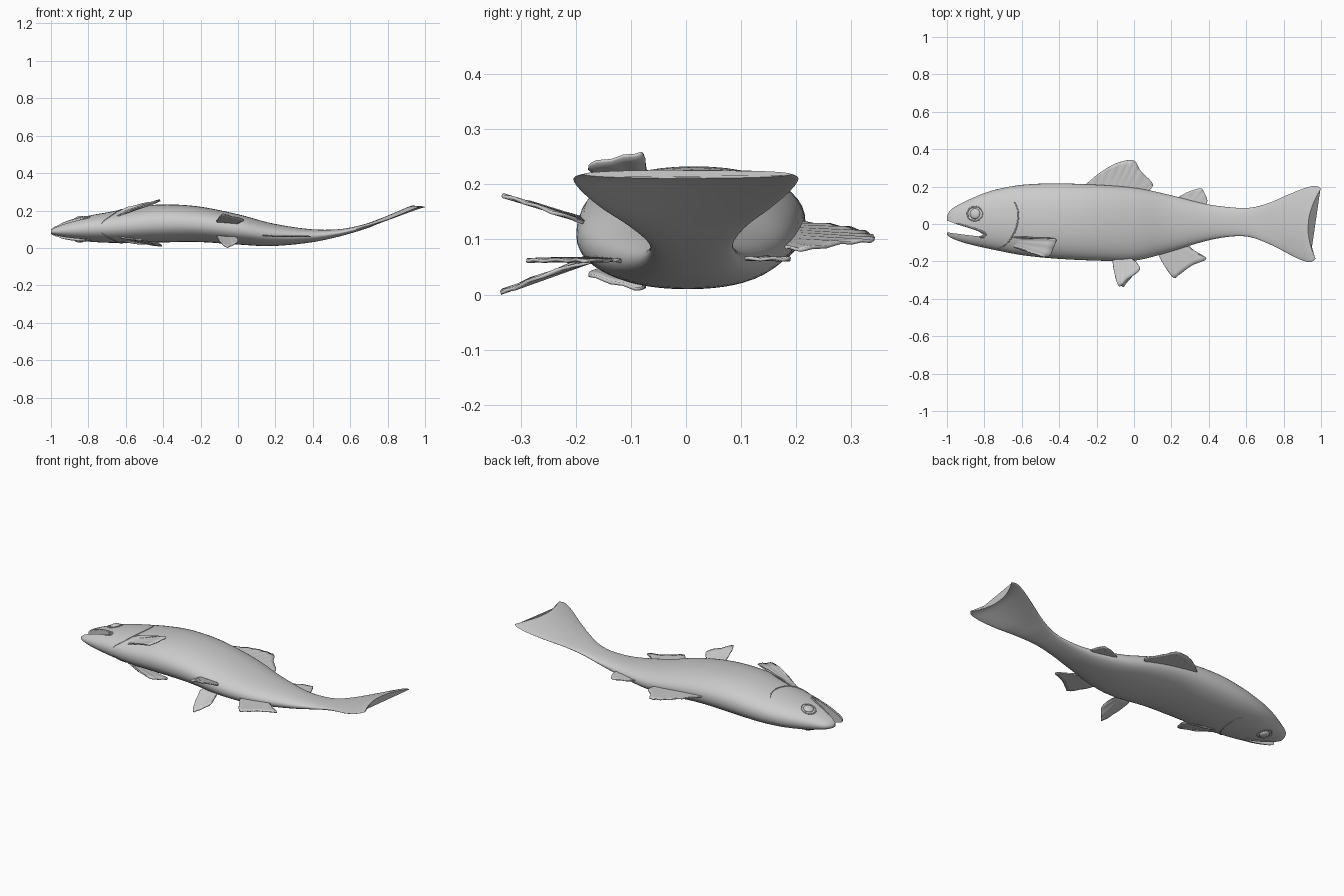
import bpy, bmesh, math
from mathutils import Vector

if "Cube" in bpy.data.objects:
    bpy.data.objects.remove(bpy.data.objects["Cube"])

grey = bpy.data.materials.new("plain_grey")
grey.use_nodes = True
grey.diffuse_color = (0.6, 0.6, 0.6, 1)
bsdf = grey.node_tree.nodes["Principled BSDF"]
bsdf.inputs["Base Color"].default_value = (0.6, 0.6, 0.6, 1)
bsdf.inputs["Roughness"].default_value = 0.6


def spline(pts, t):
    """Smooth curve through points of any dimension, t from 0 to 1."""
    n = len(pts) - 1
    i = min(int(t * n), n - 1)
    u = t * n - i
    p0, p1, p2, p3 = (pts[max(0, min(n, i + k))] for k in (-1, 0, 1, 2))
    return [0.5 * (2 * b + (c - a) * u + (2 * a - 5 * b + 4 * c - d) * u * u
                   + (3 * b - a - 3 * c + d) * u ** 3)
            for a, b, c, d in zip(p0, p1, p2, p3)]


def make_object(name, bm, angle=40):
    bmesh.ops.recalc_face_normals(bm, faces=bm.faces)
    me = bpy.data.meshes.new(name)
    bm.to_mesh(me)
    bm.free()
    ob = bpy.data.objects.new(name, me)
    bpy.context.collection.objects.link(ob)
    me.materials.append(grey)
    smooth(ob, angle)
    return ob


def smooth(ob, angle=40):
    bpy.ops.object.select_all(action='DESELECT')
    ob.select_set(True)
    bpy.context.view_layer.objects.active = ob
    bpy.ops.object.shade_smooth_by_angle(angle=math.radians(angle))


def grid_faces(bm, rows, closed):
    for a, b in zip(rows, rows[1:]):
        n = len(a)
        for j in range(n if closed else n - 1):
            k = (j + 1) % n
            bm.faces.new((a[j], a[k], b[k], b[j]))


# Body stations: x, back y, belly y, upper z, lower z
STATIONS = [
    (-1.00, 0.042, -0.056, 0.098, 0.074), (-0.975, 0.080, -0.076, 0.116, 0.062),
    (-0.90, 0.122, -0.103, 0.145, 0.046), (-0.80, 0.165, -0.127, 0.172, 0.034),
    (-0.70, 0.193, -0.148, 0.190, 0.028), (-0.58, 0.211, -0.169, 0.212, 0.026),
    (-0.42, 0.217, -0.185, 0.232, 0.029), (-0.22, 0.211, -0.195, 0.223, 0.032),
    (0.00, 0.194, -0.196, 0.180, 0.018), (0.18, 0.158, -0.152, 0.132, 0.010),
    (0.38, 0.108, -0.092, 0.101, 0.028), (0.52, 0.089, -0.067, 0.099, 0.056),
    (0.62, 0.087, -0.070, 0.113, 0.083), (0.72, 0.112, -0.106, 0.140, 0.115),
    (0.82, 0.155, -0.155, 0.170, 0.148), (0.91, 0.191, -0.192, 0.199, 0.181),
    (0.97, 0.204, -0.204, 0.219, 0.203), (1.00, 0.190, -0.185, 0.226, 0.211)]
SAMPLES = [spline(STATIONS, i / 90) for i in range(91)]


def station_at(x):
    for a, b in zip(SAMPLES, SAMPLES[1:]):
        if a[0] <= x <= b[0]:
            u = (x - a[0]) / (b[0] - a[0])
            return [p + (q - p) * u for p, q in zip(a, b)]
    return SAMPLES[-1]


def mid_z(x):
    s = station_at(x)
    return (s[3] + s[4]) / 2


def skin(x, y, side):
    """Point on the flank at x, y; side is +1 for upper, -1 for lower."""
    s = station_at(x)
    v = min(1, abs(y - (s[1] + s[2]) / 2) / ((s[1] - s[2]) / 2))
    h = (1 - v ** 2.2) ** (1 / 2.2) * (s[3] - s[4]) / 2
    return Vector((x, y, mid_z(x) + side * h))


# Body and tail in one loft, with the tail edge drawn in to a fork
def sgn_pow(v, p):
    return math.copysign(abs(v) ** p, v)


bm = bmesh.new()
rows = []
for x, yt, yb, zt, zb in SAMPLES:
    row = []
    fork = 0.068 * max(0, (x - 0.7) / 0.3)
    for j in range(48):
        a = 2 * math.pi * j / 48
        c, s = sgn_pow(math.cos(a), 1 / 1.1), sgn_pow(math.sin(a), 1 / 1.1)
        y = (yt + yb) / 2 + c * (yt - yb) / 2
        dx = fork * (1 - min(1, abs(c)) ** 1.7)
        dx += 0.03 * max(0, (x - 0.8) / 0.2) * max(0, -c)
        row.append(bm.verts.new((x - dx, y, (zt + zb) / 2 + s * (zt - zb) / 2)))
    rows.append(row)
grid_faces(bm, rows, True)
bm.faces.new(rows[0])
bm.faces.new(rows[-1])
body = make_object("body", bm)

# Open mouth, cut through from flank to flank
outline = [(-1.1, 0.022), (-0.99, 0.015), (-0.94, -0.004), (-0.88, -0.022),
           (-0.83, -0.040), (-0.805, -0.058), (-0.83, -0.066),
           (-0.9, -0.058), (-0.99, -0.046), (-1.1, -0.044)]
bm = bmesh.new()
grid_faces(bm, [[bm.verts.new((x, y, z)) for x, y in outline] for z in (-0.2, 0.4)], True)
bm.verts.ensure_lookup_table()
n = len(outline)
bm.faces.new(bm.verts[:n])
bm.faces.new(bm.verts[n:])
cutter = make_object("mouth_cutter", bm)
cutter.hide_render = True
cut = body.modifiers.new("mouth", 'BOOLEAN')
cut.operation = 'DIFFERENCE'
cut.solver = 'EXACT'
cut.object = cutter
bpy.context.view_layer.objects.active = body
bpy.ops.object.modifier_apply(modifier=cut.name)
bpy.data.objects.remove(cutter)
smooth(body)


# Fins: a rippled fan between a root line and an outer edge
def fin(name, root, edge, rays=10, thick=0.006, ripple=0.0016):
    bm = bmesh.new()
    cols = rays * 4
    rows = []
    for r in range(7):
        u = r / 6
        row = []
        for j in range(cols + 1):
            t = j / cols
            p = Vector(spline(root, t)).lerp(Vector(spline(edge, t)), u)
            p.z += ripple * u * math.sin(2 * math.pi * rays * t)
            row.append(bm.verts.new(p))
        rows.append(row)
    grid_faces(bm, rows, False)
    ob = make_object(name, bm)
    sol = ob.modifiers.new("thickness", 'SOLIDIFY')
    sol.thickness = thick
    sol.offset = 0
    return ob


def mid_line(pts):
    return [(x, y, mid_z(x)) for x, y in pts]


fin("dorsal_fin", mid_line([(-0.25, 0.19), (-0.09, 0.18), (0.07, 0.165)]),
    mid_line([(-0.265, 0.205), (-0.19, 0.268), (-0.11, 0.318), (-0.04, 0.340),
              (0.005, 0.336), (0.035, 0.285), (0.10, 0.215), (0.075, 0.175)]))
fin("adipose_fin", mid_line([(0.24, 0.12), (0.38, 0.09)]),
    mid_line([(0.235, 0.142), (0.29, 0.172), (0.355, 0.190), (0.375, 0.170),
              (0.392, 0.125), (0.38, 0.100)]), rays=5)
fin("anal_fin", [(0.14, -0.14, 0.066), (0.29, -0.10, 0.062)],
    [(0.13, -0.165, 0.066), (0.17, -0.235, 0.064), (0.212, -0.288, 0.062),
     (0.24, -0.273, 0.062), (0.31, -0.222, 0.062), (0.387, -0.187, 0.062),
     (0.33, -0.155, 0.062), (0.28, -0.115, 0.062)], rays=8)
fin("upper_pelvic_fin", [(-0.11, -0.175, 0.135), (-0.02, -0.175, 0.128)],
    [(-0.115, -0.205, 0.142), (-0.10, -0.28, 0.165), (-0.078, -0.334, 0.180),
     (-0.04, -0.300, 0.170), (0.032, -0.243, 0.150), (0.0, -0.195, 0.134)], rays=6)
fin("lower_pelvic_fin", [(-0.11, -0.16, 0.068), (-0.02, -0.16, 0.062)],
    [(-0.115, -0.195, 0.060), (-0.09, -0.28, 0.028), (-0.062, -0.336, 0.005),
     (-0.04, -0.315, 0.010), (0.0, -0.262, 0.034), (-0.01, -0.195, 0.056)], rays=6)
fin("upper_pectoral_fin", [(-0.67, -0.070, 0.178), (-0.665, -0.115, 0.160)],
    [(-0.60, -0.068, 0.214), (-0.50, -0.076, 0.240), (-0.42, -0.080, 0.255),
     (-0.43, -0.125, 0.247), (-0.46, -0.176, 0.234), (-0.54, -0.158, 0.214),
     (-0.61, -0.132, 0.186)], rays=7)
fin("lower_pectoral_fin", [(-0.67, -0.070, 0.052), (-0.665, -0.115, 0.064)],
    [(-0.60, -0.068, 0.030), (-0.50, -0.076, 0.018), (-0.41, -0.080, 0.010),
     (-0.42, -0.125, 0.020), (-0.45, -0.176, 0.036), (-0.54, -0.158, 0.042),
     (-0.61, -0.132, 0.055)], rays=7)


# Thin raised lines that follow the skin
def ridge(name, pts, side, radius):
    bm = bmesh.new()
    path = [skin(*spline(pts, i / 40), side) for i in range(41)]
    rows = []
    for i, p in enumerate(path):
        d = (path[min(i + 1, 40)] - path[max(i - 1, 0)]).normalized()
        u = d.cross(Vector((0, 0, 1))).normalized()
        w = d.cross(u)
        r = radius * (0.3 + 0.7 * math.sin(math.pi * i / 40) ** 0.5 if 0 < i < 40 else 0.3)
        rows.append([bm.verts.new(p + r * (u * math.cos(a) + w * math.sin(a)))
                     for a in (k * math.pi / 4 for k in range(8))])
    grid_faces(bm, rows, True)
    bm.faces.new(rows[0])
    bm.faces.new(rows[-1])
    make_object(name, bm)


# Eye with a rim, gill edge and jaw fold on each flank
for label, side in (("upper", 1), ("lower", -1)):
    centre = skin(-0.85, 0.055, side)
    tilt = (skin(-0.82, 0.055, side) - skin(-0.88, 0.055, side)).normalized()
    lean = (skin(-0.85, 0.085, side) - skin(-0.85, 0.025, side)).normalized()
    normal = tilt.cross(lean) * side
    bm = bmesh.new()
    bmesh.ops.create_uvsphere(bm, u_segments=24, v_segments=12, radius=1)
    turn = Vector((0, 0, 1)).rotation_difference(normal)
    for v in bm.verts:
        v.co = centre + turn @ Vector((v.co.x * 0.028, v.co.y * 0.028, v.co.z * 0.012))
    make_object(label + "_eye", bm)
    rim = [(-0.85 + 0.041 * math.cos(k * math.pi / 6), 0.055 + 0.038 * math.sin(k * math.pi / 6))
           for k in range(13)]
    ridge(label + "_eye_rim", rim, side, 0.004)
    ridge(label + "_gill_edge", [(-0.64, 0.12), (-0.62, 0.07), (-0.622, 0.01), (-0.642, -0.05),
                                 (-0.68, -0.105), (-0.73, -0.136)], side, 0.004)
    ridge(label + "_jaw_fold", [(-0.95, 0.004), (-0.88, -0.017), (-0.83, -0.034),
                                (-0.797, -0.050), (-0.80, -0.068), (-0.83, -0.070)], side, 0.006)
